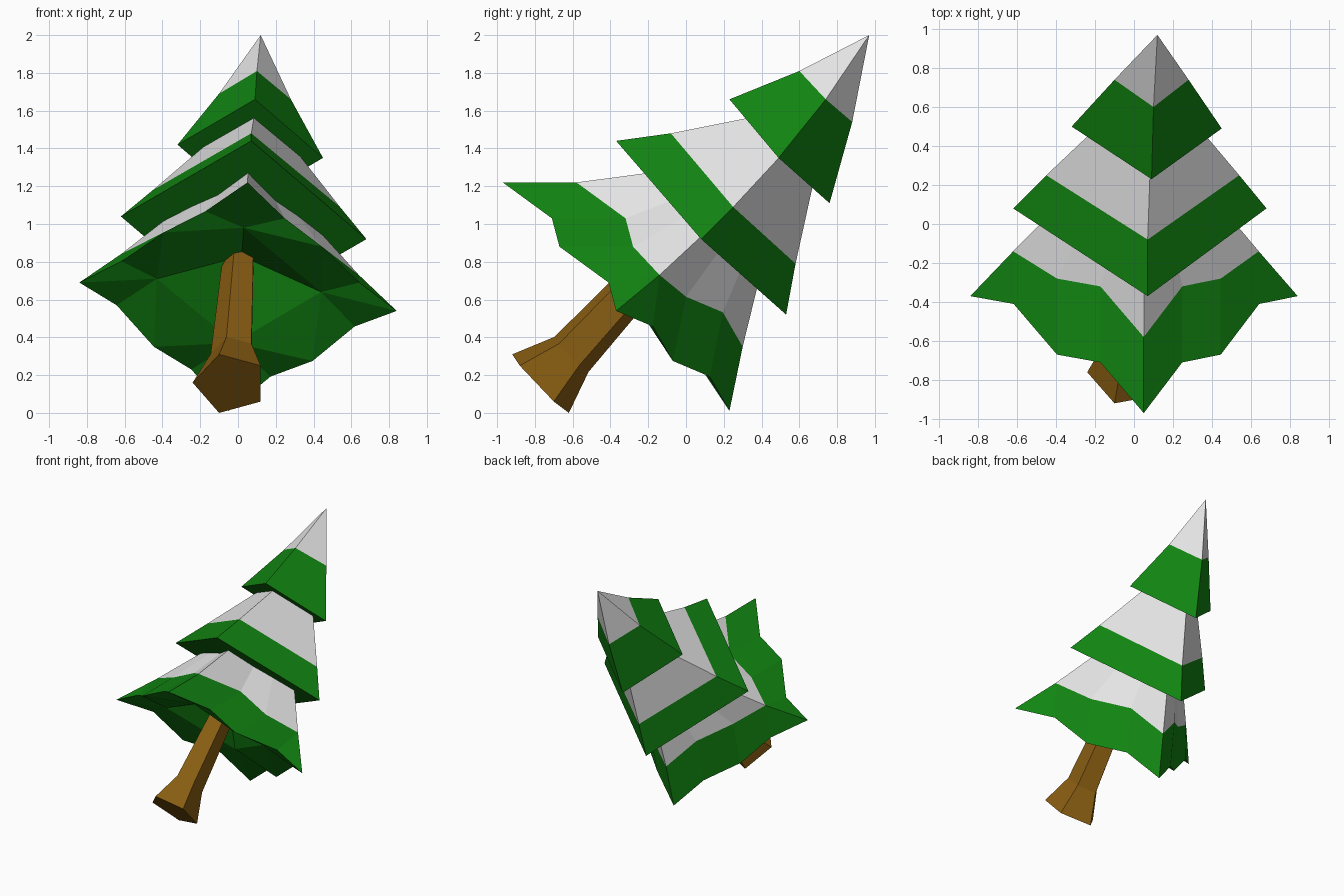
import bpy
import bmesh
from mathutils import Vector as V

cube = bpy.data.objects.get("Cube")
if cube:
    bpy.data.objects.remove(cube, do_unlink=True)


def make_material(name, rgb):
    mat = bpy.data.materials.new(name)
    mat.use_nodes = True
    color = (*rgb, 1)
    mat.diffuse_color = color
    bsdf = next(n for n in mat.node_tree.nodes if n.type == 'BSDF_PRINCIPLED')
    bsdf.inputs["Base Color"].default_value = color
    return mat


snow = make_material("snow white", (0.8, 0.8, 0.8))
green = make_material("needle green", (0.006, 0.24, 0.006))
brown = make_material("bark brown", (0.25, 0.11, 0.006))


def add_face(bm, points, slot=0):
    face = bm.faces.new([bm.verts.new(p) for p in points])
    face.material_index = slot


def add_fan(bm, hub, points, slot=0):
    for p, q in zip(points, points[1:]):
        add_face(bm, (hub, p, q), slot)


def finish(bm, name, materials):
    bmesh.ops.remove_doubles(bm, verts=bm.verts, dist=0.0005)
    bmesh.ops.recalc_face_normals(bm, faces=bm.faces)
    mesh = bpy.data.meshes.new(name)
    bm.to_mesh(mesh)
    bm.free()
    for mat in materials:
        mesh.materials.append(mat)
    obj = bpy.data.objects.new(name, mesh)
    bpy.context.collection.objects.link(obj)
    return obj


def corners(front, left, right):
    """Four corners of a tilted square; the back one closes the parallelogram."""
    f, l, r = V(front), V(left), V(right)
    return {"front": f, "left": l, "right": r, "back": l + r - f}


SIDES = [(a, b) for a in ("front", "back") for b in ("left", "right")]


def plain_tier(name, tip, line, rim):
    """Four-sided leaning cone with a snow cap and a straight green hem."""
    bm = bmesh.new()
    for a, b in SIDES:
        add_face(bm, (V(tip), line[a], line[b]), 0)
        add_face(bm, (line[a], line[b], rim[b], rim[a]), 1)
    add_face(bm, [rim[k] for k in ("front", "right", "back", "left")], 1)
    return finish(bm, name, (snow, green))


def jagged_tier(name, tip, line, rim, inset, hollow, notch):
    """Leaning cone with a zigzag hem and a hollow underside."""
    bm = bmesh.new()
    for a, b in SIDES:
        hem = [rim[a].lerp(rim[b], i / 4) for i in range(5)]
        for i in (1, 3):
            hem[i] += V(notch[a])
        shift = line[a] - rim[a]
        edge = [line[a], hem[1] + shift, hem[2] + shift, line[b]]
        add_fan(bm, V(tip), edge, 0)
        # green hem on the outside
        for i in range(3):
            add_face(bm, (edge[i], edge[i + 1], hem[i + 1], hem[i]), 1)
        add_face(bm, (edge[3], hem[4], hem[3]), 1)
        # underside, sloping in to the trunk
        add_fan(bm, inset[a], hem[:3], 1)
        add_fan(bm, inset[b], hem[2:], 1)
        add_face(bm, (hem[2], inset[b], inset[a]), 1)
        add_face(bm, (inset[a], inset[b], V(hollow)), 1)
    return finish(bm, name, (snow, green))


# Foliage tiers
plain_tier("top_tier", (0.12, 0.97, 2.0),
           corners((0.10, 0.60, 1.81), (-0.10, 0.74, 1.69), (0.28, 0.74, 1.66)),
           corners((0.09, 0.23, 1.66), (-0.32, 0.50, 1.42), (0.45, 0.49, 1.35)))

plain_tier("middle_tier", (0.10, 0.77, 1.65),
           corners((0.07, -0.08, 1.48), (-0.45, 0.25, 1.18), (0.54, 0.25, 1.09)),
           corners((0.07, -0.37, 1.44), (-0.62, 0.08, 1.04), (0.68, 0.08, 0.92)))

jagged_tier("bottom_tier", (0.06, 0.55, 1.37),
            corners((0.05, -0.58, 1.22), (-0.62, -0.14, 0.84), (0.64, -0.14, 0.73)),
            corners((0.05, -0.97, 1.22), (-0.84, -0.37, 0.69), (0.84, -0.37, 0.54)),
            corners((0.03, -0.61, 0.98), (-0.43, -0.31, 0.71), (0.44, -0.31, 0.64)),
            hollow=(0.02, -0.15, 0.83),
            notch={"front": (0, 0.11, -0.02), "back": (0, 0.045, 0.05)})

# Trunk: a five-sided foot, narrowing upward along the lean
foot = [V(p) for p in ((-0.10, -0.92, 0.31), (0.12, -0.88, 0.25), (0.12, -0.70, 0.06),
                       (-0.10, -0.62, 0.0), (-0.24, -0.76, 0.16))]
middle = sum(foot, V()) / len(foot)
rings = [foot]
for center, scale in (((-0.025, -0.61, 0.31), 0.6), ((0.01, -0.13, 0.83), 0.45)):
    rings.append([V(center) + (p - middle) * scale for p in foot])
bm = bmesh.new()
for low, high in zip(rings, rings[1:]):
    for i in range(len(foot)):
        add_face(bm, (low[i - 1], low[i], high[i], high[i - 1]))
add_face(bm, rings[0])
add_face(bm, rings[-1])
finish(bm, "trunk", (brown,))
